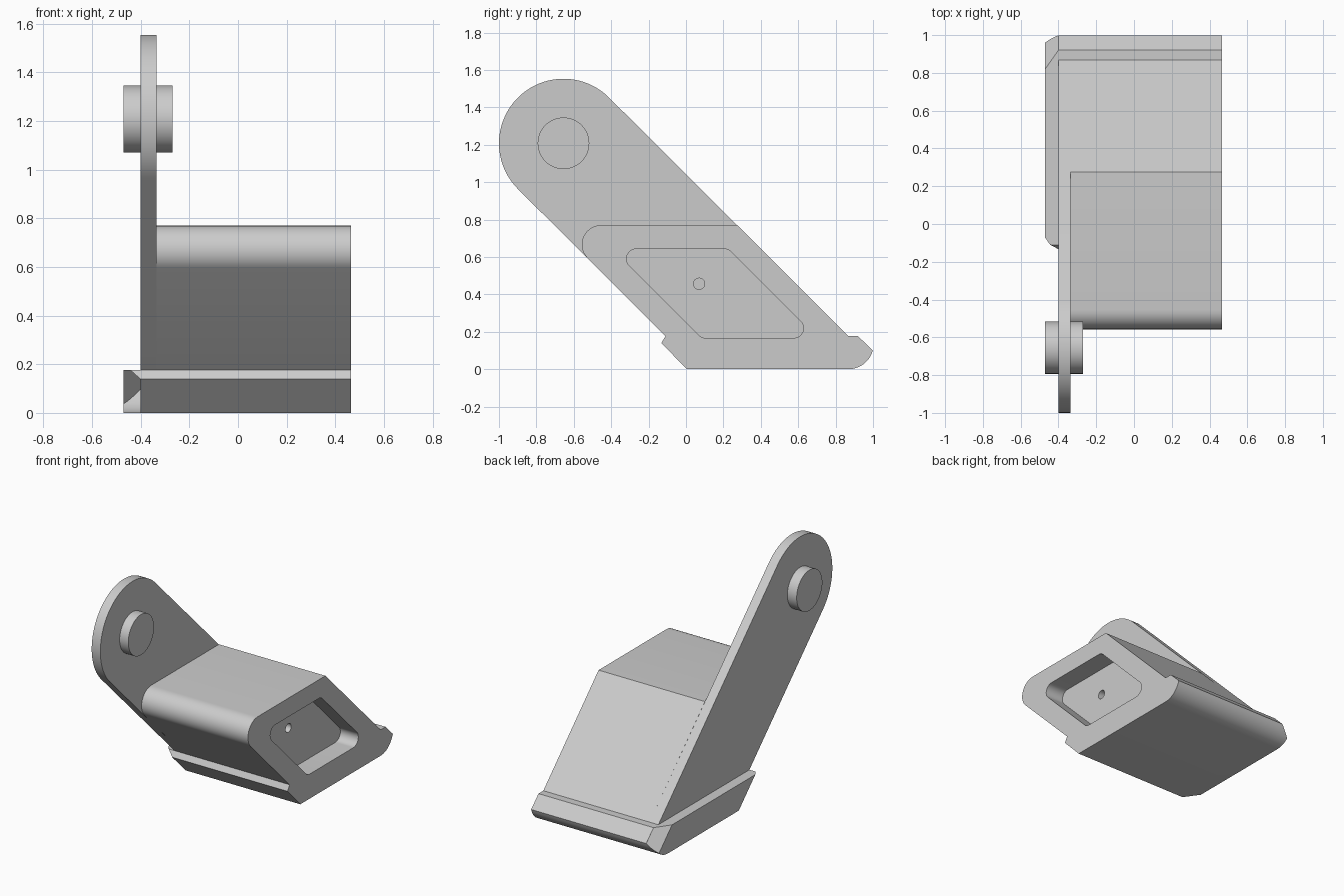
import bpy, bmesh, math
from mathutils import Vector

if "Cube" in bpy.data.objects:
    bpy.data.objects.remove(bpy.data.objects["Cube"])

grey = bpy.data.materials.new("light_grey")
grey.use_nodes = True
colour = (0.6, 0.6, 0.6, 1)
grey.diffuse_color = colour
grey.node_tree.nodes["Principled BSDF"].inputs["Base Color"].default_value = colour

OUTER, PLATE_OUT, PLATE_IN, OPEN_SIDE = -0.47, -0.40, -0.335, 0.465
LOW, HIGH = 0.067, 1.045        # y + z of the two sloping sides
FLANGE_TOP = 0.177
PIVOT, ARM_R = (-0.655, 1.208), 0.345


def arc(centre, r, start, end, n):
    """Points of an arc in the y-z plane, angles in degrees."""
    angles = [math.radians(start + (end - start) * i / n) for i in range(n + 1)]
    return [(centre[0] + r * math.cos(a), centre[1] + r * math.sin(a)) for a in angles]


def fillet(before, corner, after, r, n=12):
    """Round one corner of a profile."""
    c = Vector(corner)
    u, v = (Vector(before) - c).normalized(), (Vector(after) - c).normalized()
    half = u.angle(v) / 2
    centre = c + (u + v).normalized() * r / math.sin(half)
    p = (c + u * r / math.tan(half) - centre).normalized()
    q = (c + v * r / math.tan(half) - centre).normalized()
    return [tuple(centre + p.slerp(q, i / n).normalized() * r) for i in range(n + 1)]


def extrude(name, profile, x0, x1, cuts=()):
    """Extrude a y-z profile along x, then trim it with planes."""
    bm = bmesh.new()
    face = bm.faces.new([bm.verts.new((x0, y, z)) for y, z in profile])
    grown = bmesh.ops.extrude_face_region(bm, geom=[face])["geom"]
    verts = [g for g in grown if isinstance(g, bmesh.types.BMVert)]
    bmesh.ops.translate(bm, verts=verts, vec=(x1 - x0, 0, 0))
    for point, normal in cuts:
        geom = bm.verts[:] + bm.edges[:] + bm.faces[:]
        cut = bmesh.ops.bisect_plane(bm, geom=geom, plane_co=point, plane_no=normal,
                                     clear_inner=True)["geom_cut"]
        rim = [g for g in cut if isinstance(g, bmesh.types.BMEdge)]
        bmesh.ops.holes_fill(bm, edges=rim, sides=0)
    bmesh.ops.recalc_face_normals(bm, faces=bm.faces[:])
    mesh = bpy.data.meshes.new(name)
    bm.to_mesh(mesh)
    bm.free()
    mesh.materials.append(grey)
    obj = bpy.data.objects.new(name, mesh)
    bpy.context.collection.objects.link(obj)
    return obj


def smooth(obj):
    bpy.ops.object.select_all(action='DESELECT')
    obj.select_set(True)
    bpy.context.view_layer.objects.active = obj
    bpy.ops.object.shade_smooth_by_angle(angle=math.radians(25))


def subtract(obj, cutter):
    mod = obj.modifiers.new("cut", 'BOOLEAN')
    mod.operation, mod.solver, mod.object = 'DIFFERENCE', 'EXACT', cutter
    bpy.context.view_layer.objects.active = obj
    bpy.ops.object.modifier_apply(modifier=mod.name)
    bpy.data.objects.remove(cutter)


# Foot profile, from the upper front lip round the bottom to the back lip
foot = [(LOW - FLANGE_TOP, FLANGE_TOP), (-0.132, 0.14), (0.005, 0)]
foot += arc((0.867, 0.137), 0.137, -90, -16, 12)
foot += [(0.92, FLANGE_TOP)]
back_joint = (HIGH - FLANGE_TOP, FLANGE_TOP)

# Main block with a rounded front edge
top = 0.77
nose = fillet((0, top), (LOW - top, top), foot[0], 0.103)
block = extrude("main_block", foot + [back_joint, (HIGH - top, top)] + nose,
                PLATE_IN, OPEN_SIDE)

# Pocket with rounded corners, and a small blind hole in its floor
p_low, p_high, p_bottom, p_top = 0.25, 0.87, 0.167, 0.643
corners = [(s - z, z) for s, z in ((p_low, p_top), (p_high, p_top),
                                   (p_high, p_bottom), (p_low, p_bottom))]
outline = []
for i, corner in enumerate(corners):
    outline += fillet(corners[i - 1], corner, corners[(i + 1) % 4], 0.053)
floor = OPEN_SIDE - 0.135
subtract(block, extrude("pocket_cutter", outline, floor, OPEN_SIDE + 0.1))
hole = arc((0.07, 0.457), 0.03, 0, 345, 23)
subtract(block, extrude("hole_cutter", hole, floor - 0.1, floor + 0.05))
smooth(block)

# Side arm rising from the foot to a round end
smooth(extrude("side_arm", foot + [back_joint] + arc(PIVOT, ARM_R, 45, 225, 48),
               PLATE_OUT, PLATE_IN))

# Foot ledge outside the arm, chamfered at the front and back
front_cut = (Vector((PLATE_OUT, 0.005, 0)), Vector((math.sqrt(2), 1, 1)))
back_cut = (Vector((PLATE_OUT, 0.92, FLANGE_TOP)), Vector((math.sqrt(2), -1, -1)))
smooth(extrude("foot_ledge", foot, OUTER, PLATE_OUT, (front_cut, back_cut)))

# Pivot pin through the arm
smooth(extrude("pivot_pin", arc(PIVOT, 0.138, 0, 352.5, 47), OUTER, -0.27))
